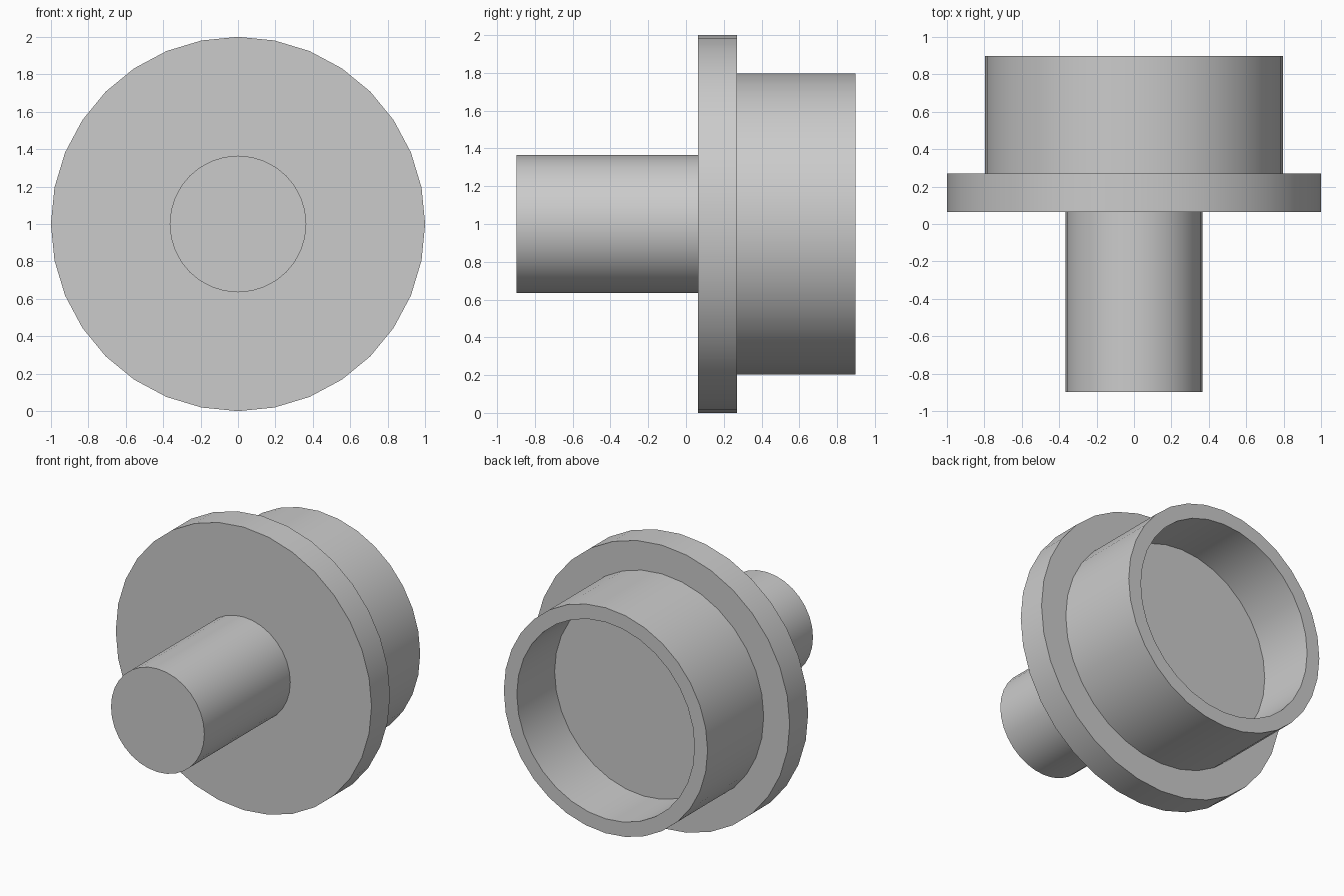
import bpy
import bmesh
import math

cube = bpy.data.objects.get("Cube")
if cube:
    bpy.data.objects.remove(cube, do_unlink=True)

grey = bpy.data.materials.new("light grey")
grey.use_nodes = True
colour = (0.6, 0.6, 0.6, 1)
grey.diffuse_color = colour
grey.node_tree.nodes["Principled BSDF"].inputs["Base Color"].default_value = colour

SIDES = 32


def lathe(name, profile):
    """Turn a (radius, y) profile, starting and ending on the axis, around y."""
    bm = bmesh.new()
    rings = []
    for radius, y in profile:
        if radius == 0:
            rings.append([bm.verts.new((0, y, 1))])
            continue
        angles = [2 * math.pi * i / SIDES for i in range(SIDES)]
        rings.append([bm.verts.new((radius * math.cos(a), y, 1 + radius * math.sin(a)))
                      for a in angles])
    for a, b in zip(rings, rings[1:]):
        for i in range(SIDES):
            j = (i + 1) % SIDES
            corners = [a[i % len(a)], a[j % len(a)], b[j % len(b)], b[i % len(b)]]
            bm.faces.new(list(dict.fromkeys(corners)))
    # merge each end fan into one flat cap
    bmesh.ops.dissolve_verts(bm, verts=[r[0] for r in rings if len(r) == 1])
    bmesh.ops.recalc_face_normals(bm, faces=bm.faces)
    mesh = bpy.data.meshes.new(name)
    bm.to_mesh(mesh)
    bm.free()
    mesh.materials.append(grey)
    obj = bpy.data.objects.new(name, mesh)
    bpy.context.collection.objects.link(obj)
    bpy.ops.object.select_all(action="DESELECT")
    obj.select_set(True)
    bpy.context.view_layer.objects.active = obj
    bpy.ops.object.shade_smooth_by_angle(angle=math.radians(30))
    return obj


PEG, FLANGE, CUP, BORE = 0.365, 1.0, 0.797, 0.695
FRONT, FLANGE_FRONT, FLANGE_BACK, FLOOR, BACK = -0.897, 0.063, 0.27, 0.475, 0.897

# One turned body: solid peg, wide flange, hollow cup open to the back
lathe("flanged_cup_with_peg", [
    (0, FRONT), (PEG, FRONT),
    (PEG, FLANGE_FRONT), (FLANGE, FLANGE_FRONT),
    (FLANGE, FLANGE_BACK), (CUP, FLANGE_BACK),
    (CUP, BACK), (BORE, BACK),
    (BORE, FLOOR), (0, FLOOR),
])
